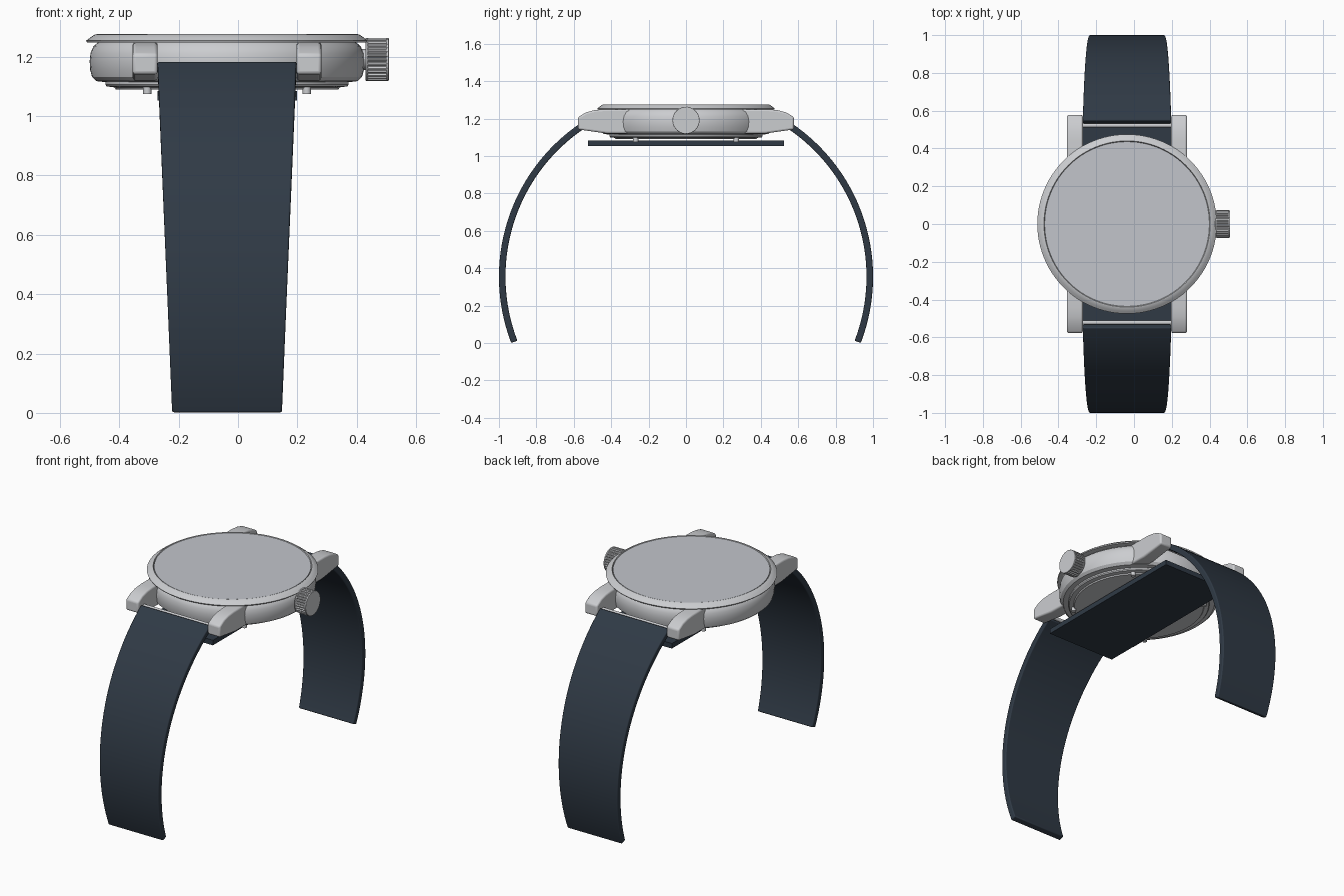
import bpy, bmesh, math
from mathutils import Matrix, Vector

if "Cube" in bpy.data.objects:
    bpy.data.objects.remove(bpy.data.objects["Cube"])

CX = -0.037  # centre of the case


def material(name, rgb, rough, metal=0.0):
    m = bpy.data.materials.new(name)
    m.use_nodes = True
    m.diffuse_color = (*rgb, 1)
    node = m.node_tree.nodes["Principled BSDF"]
    node.inputs["Base Color"].default_value = (*rgb, 1)
    node.inputs["Roughness"].default_value = rough
    node.inputs["Metallic"].default_value = metal
    return m


steel = material("brushed steel", (0.60, 0.61, 0.63), 0.4)
glass = material("pale crystal", (0.54, 0.56, 0.60), 0.3)
leather = material("navy strap", (0.029, 0.042, 0.06), 0.6)


def finish(bm, name, mat, bevel=0.0, smooth=True, angle=30):
    bmesh.ops.recalc_face_normals(bm, faces=bm.faces)
    mesh = bpy.data.meshes.new(name)
    bm.to_mesh(mesh)
    bm.free()
    mesh.materials.append(mat)
    ob = bpy.data.objects.new(name, mesh)
    bpy.context.collection.objects.link(ob)
    if bevel:
        mod = ob.modifiers.new("soft edges", "BEVEL")
        mod.width, mod.segments = bevel, 3
        mod.limit_method = "ANGLE"
    if smooth:
        bpy.ops.object.select_all(action="DESELECT")
        ob.select_set(True)
        bpy.context.view_layer.objects.active = ob
        bpy.ops.object.shade_smooth_by_angle(angle=math.radians(angle))
    return ob


def lathe(name, profile, mat, closed=False, steps=96):
    """Turn (radius, height) points around the case axis."""
    bm = bmesh.new()
    verts = [bm.verts.new((CX + r, 0, z)) for r, z in profile]
    pairs = list(zip(verts, verts[1:]))
    if closed:
        pairs.append((verts[-1], verts[0]))
    edges = [bm.edges.new(p) for p in pairs]
    bmesh.ops.spin(bm, geom=verts + edges, cent=(CX, 0, 0), axis=(0, 0, 1),
                   angle=math.tau, steps=steps, use_merge=True)
    bmesh.ops.remove_doubles(bm, verts=bm.verts, dist=1e-5)
    return finish(bm, name, mat)


def prism(name, points, offset, mat, bevel=0.0, smooth=True):
    """Extrude a flat outline along an offset."""
    bm = bmesh.new()
    face = bm.faces.new([bm.verts.new(p) for p in points])
    out = bmesh.ops.extrude_face_region(bm, geom=[face], use_keep_orig=True)
    moved = [v for v in out["geom"] if isinstance(v, bmesh.types.BMVert)]
    bmesh.ops.translate(bm, verts=moved, vec=offset)
    return finish(bm, name, mat, bevel, smooth)


def cylinder(name, centre, radius, length, axis, mat, sides=32, bevel=0.0):
    bm = bmesh.new()
    turn = Vector((0, 0, 1)).rotation_difference(Vector(axis)).to_matrix().to_4x4()
    bmesh.ops.create_cone(bm, cap_ends=True, segments=sides, radius1=radius,
                          radius2=radius, depth=length,
                          matrix=Matrix.Translation(centre) @ turn)
    return finish(bm, name, mat, bevel)


# Case: barrel middle, stepped back, sloped bezel and flat crystal
lathe("case_middle", [(0, 1.115), (0.415, 1.115), (0.44, 1.118), (0.455, 1.132),
                      (0.461, 1.155), (0.463, 1.185), (0.46, 1.212),
                      (0.45, 1.236), (0.43, 1.252), (0, 1.252)], steel)
lathe("case_back", [(0, 1.09), (0.375, 1.09), (0.38, 1.097), (0.405, 1.1),
                    (0.41, 1.106), (0.41, 1.12), (0, 1.12)], steel)
lathe("bezel", [(0.42, 1.248), (0.472, 1.248), (0.475, 1.254), (0.462, 1.264),
                (0.446, 1.275), (0.44, 1.276), (0.436, 1.268), (0.42, 1.268)],
      steel, closed=True)
lathe("crystal", [(0, 1.25), (0.435, 1.25), (0.435, 1.274), (0, 1.274)], glass)

# Case back screws
for i in range(4):
    a = math.radians(45 + 90 * i)
    cylinder("back_screw", (CX + 0.38 * math.cos(a), 0.38 * math.sin(a), 1.09),
             0.014, 0.03, (0, 0, 1), steel, 20)

# Four lugs, with a spring bar between each pair
lug_profile = [(0.3, 1.12), (0.42, 1.12), (0.577, 1.142), (0.577, 1.208),
               (0.535, 1.233), (0.49, 1.245), (0.44, 1.25), (0.3, 1.25)]
for end, sy in (("front", -1), ("back", 1)):
    for side, x in (("right", CX - 0.318), ("left", CX + 0.234)):
        prism(f"{end}_{side}_lug", [(x, sy * y, z) for y, z in lug_profile],
              (0.084, 0, 0), steel, bevel=0.01)
    cylinder(f"{end}_spring_bar", (CX, sy * 0.522, 1.168), 0.011, 0.5,
             (1, 0, 0), steel, 16)

# Crown: stem, knurled grip and smooth end discs
CZ = 1.191
cylinder("crown_stem", (0.42, 0, CZ), 0.035, 0.06, (1, 0, 0), steel)
teeth = 30
outline = []
for i in range(teeth * 4):
    r = 0.073 if i % 4 < 2 else 0.067
    a = math.tau * i / (teeth * 4)
    outline.append((0.436, r * math.cos(a), CZ + r * math.sin(a)))
prism("crown_grip", outline, (0.068, 0, 0), steel, smooth=False)
for x in (0.434, 0.504):
    cylinder("crown_disc", (x, 0, CZ), 0.072, 0.008, (1, 0, 0), steel, 60, 0.002)


def strap(name, sy, steps=48):
    """Curved tapering band swept along an arc."""
    bm = bmesh.new()
    rings = []
    for i in range(steps + 1):
        a = math.radians(57 - 78 * i / steps)
        half = 0.185 + 0.049 * max(0, 0.355 + 0.99 * math.sin(a)) / 1.185
        ring = []
        for r, sx in ((0.99, -1), (0.99, 1), (0.955, 1), (0.955, -1)):
            ring.append(bm.verts.new((CX + sx * half,
                                      sy * (0.01 + r * math.cos(a)),
                                      0.355 + r * math.sin(a))))
        rings.append(ring)
    for p, q in zip(rings, rings[1:]):
        for k in range(4):
            n = (k + 1) % 4
            bm.faces.new((p[k], p[n], q[n], q[k]))
    bm.faces.new(rings[0])
    bm.faces.new(rings[-1])
    return finish(bm, name, leather, bevel=0.006)


strap("front_strap", -1)
strap("back_strap", 1)

# Flat strap pad running beneath the case
w = 0.235
prism("under_case_pad", [(CX - w, -0.525, 1.053), (CX + w, -0.525, 1.053),
                         (CX + w, 0.525, 1.053), (CX - w, 0.525, 1.053)],
      (0, 0, 0.031), leather)
